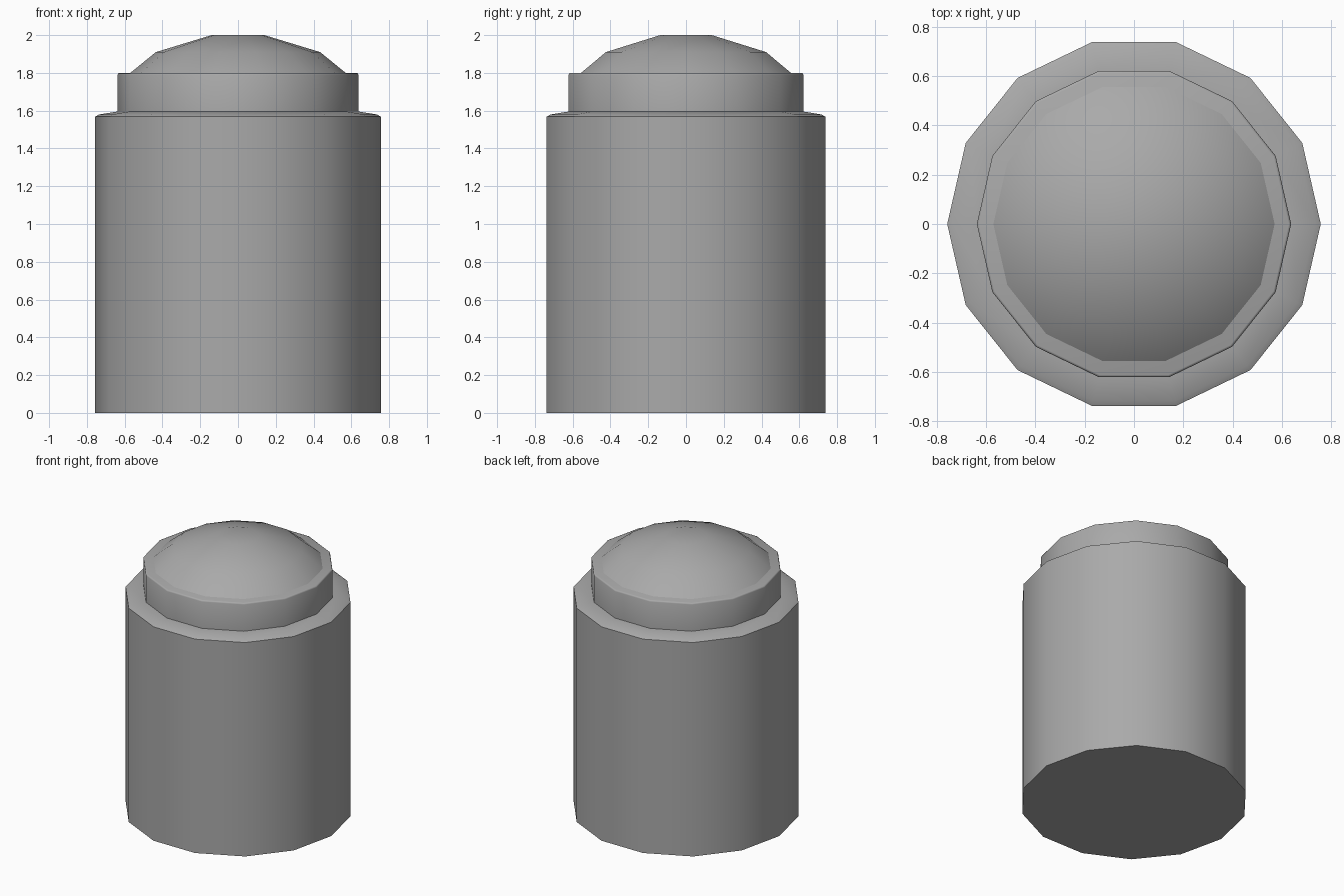
import bpy, bmesh
from math import cos, sin, pi, radians

SIDES = 14

old = bpy.data.objects.get("Cube")
if old:
    bpy.data.objects.remove(old, do_unlink=True)

grey = bpy.data.materials.new("plain grey")
grey.use_nodes = True
colour = (0.4, 0.4, 0.4, 1)
grey.diffuse_color = colour
grey.node_tree.nodes["Principled BSDF"].inputs["Base Color"].default_value = colour


def lathe(name, profile, angle):
    """Turn a (radius, height) profile into a closed, capped solid."""
    bm = bmesh.new()
    rings = [[bm.verts.new((r * cos(2 * pi * i / SIDES), r * sin(2 * pi * i / SIDES), z))
              for i in range(SIDES)] for r, z in profile]
    for low, high in zip(rings, rings[1:]):
        for i in range(SIDES):
            j = (i + 1) % SIDES
            bm.faces.new((low[i], low[j], high[j], high[i]))
    bm.faces.new(rings[0][::-1])
    bm.faces.new(rings[-1])
    mesh = bpy.data.meshes.new(name)
    bm.to_mesh(mesh)
    bm.free()
    mesh.materials.append(grey)
    obj = bpy.data.objects.new(name, mesh)
    bpy.context.collection.objects.link(obj)
    bpy.ops.object.select_all(action="DESELECT")
    obj.select_set(True)
    bpy.context.view_layer.objects.active = obj
    bpy.ops.object.shade_smooth_by_angle(angle=radians(angle))


# Main drum with a softened, gently sloping shoulder
lathe("body", [(0.757, 0), (0.757, 1.568), (0.735, 1.58), (0.64, 1.595)], 50)

# Narrower ring with a small rounded rim
lathe("collar", [(0.637, 1.58), (0.637, 1.79), (0.634, 1.797), (0.627, 1.8)], 50)

# Shallow domed lid
lathe("dome", [(0.57, 1.8), (0.435, 1.91), (0.14, 2.0)], 50)
